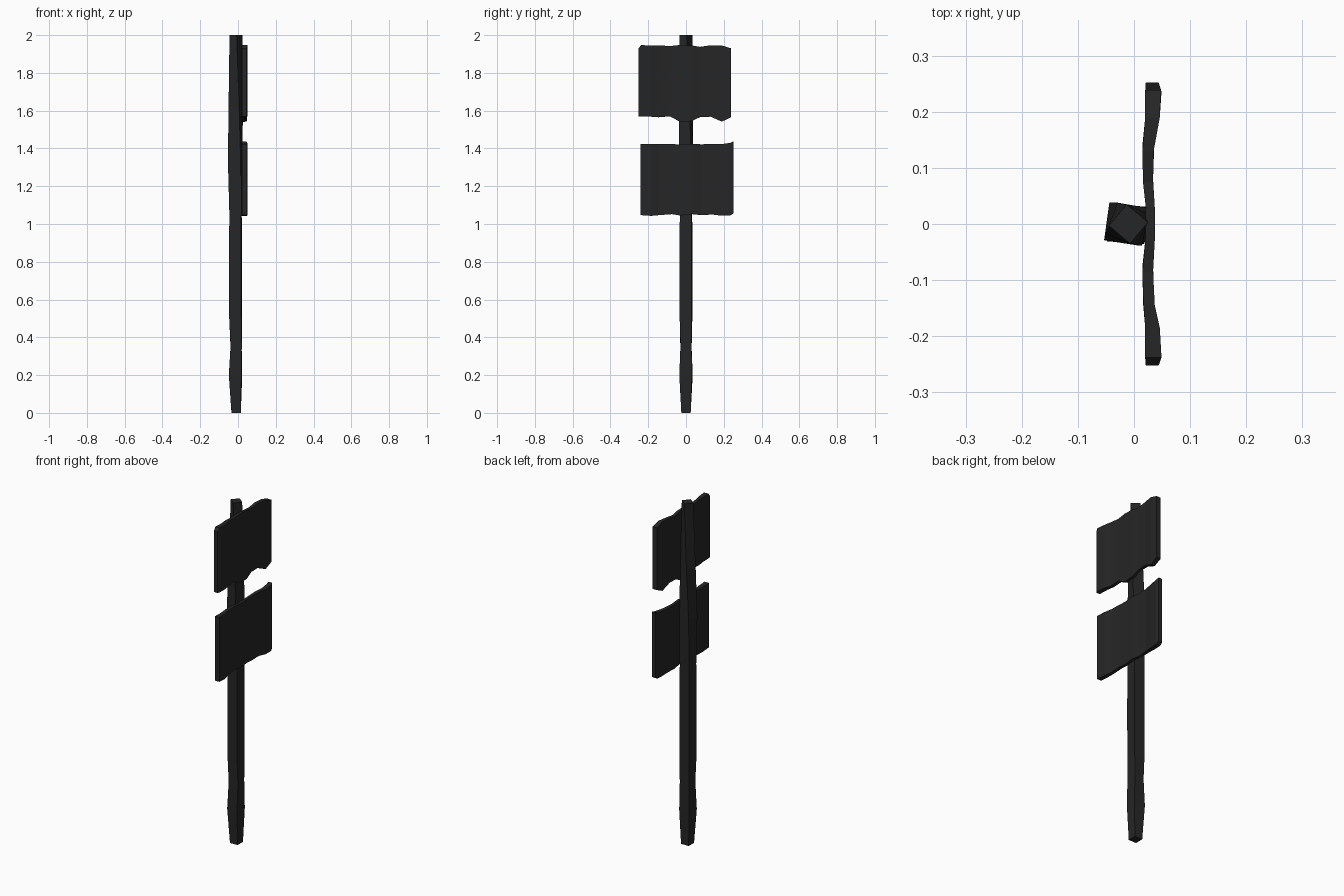
import bpy, bmesh, math

mat = bpy.data.materials.new("charcoal wood")
mat.diffuse_color = (0.019, 0.019, 0.019, 1)


def loft(name, rings):
    """Join equal four-cornered rings into a closed flat-shaded solid."""
    bm = bmesh.new()
    loops = [[bm.verts.new(p) for p in ring] for ring in rings]
    for a, b in zip(loops, loops[1:]):
        for i in range(4):
            j = (i + 1) % 4
            bm.faces.new((a[i], a[j], b[j], b[i]))
    bm.faces.new(loops[0])
    bm.faces.new(loops[-1])
    bmesh.ops.recalc_face_normals(bm, faces=bm.faces)
    me = bpy.data.meshes.new(name)
    bm.to_mesh(me)
    bm.free()
    me.materials.append(mat)
    ob = bpy.data.objects.new(name, me)
    bpy.context.collection.objects.link(ob)
    return ob


# Rough square post: height, centre x, half diagonal, corner angle
post = [(0, -0.01, 0.035, 45), (0.2, -0.013, 0.047, 41), (0.36, -0.01, 0.042, 46),
        (0.5, -0.013, 0.045, 42), (0.8, -0.013, 0.046, 40), (1.05, -0.013, 0.044, 42),
        (1.33, -0.015, 0.048, 37), (1.62, -0.012, 0.042, 25), (2.0, -0.01, 0.035, 5)]
loft("post", [[(cx + r * math.cos(math.radians(a + 90 * k)),
                r * math.sin(math.radians(a + 90 * k)), z) for k in range(4)]
              for z, cx, r, a in post])


# Warped boards: y, back x, front x, bottom z, top z
def board(name, cols):
    loft(name, [[(xb, y, z0), (xf, y, z0), (xf, y, z1), (xb, y, z1)]
                for y, xb, xf, z0, z1 in cols])


board("upper_board", [
    (-0.252, 0.021, 0.044, 1.570, 1.928), (-0.238, 0.020, 0.049, 1.570, 1.947),
    (-0.185, 0.020, 0.046, 1.568, 1.945), (-0.145, 0.017, 0.037, 1.565, 1.946),
    (-0.085, 0.015, 0.034, 1.570, 1.942), (-0.03, 0.020, 0.037, 1.540, 1.948),
    (0.03, 0.021, 0.037, 1.545, 1.945), (0.075, 0.016, 0.034, 1.566, 1.938),
    (0.13, 0.015, 0.035, 1.568, 1.946), (0.19, 0.020, 0.046, 1.542, 1.945),
    (0.239, 0.020, 0.048, 1.565, 1.930)])

board("lower_board", [
    (-0.241, 0.020, 0.048, 1.047, 1.424), (-0.185, 0.020, 0.046, 1.043, 1.423),
    (-0.14, 0.016, 0.036, 1.047, 1.424), (-0.075, 0.015, 0.034, 1.052, 1.424),
    (-0.03, 0.020, 0.036, 1.045, 1.420), (0.03, 0.021, 0.037, 1.052, 1.424),
    (0.08, 0.016, 0.034, 1.047, 1.422), (0.14, 0.015, 0.036, 1.050, 1.423),
    (0.19, 0.020, 0.046, 1.044, 1.423), (0.236, 0.020, 0.049, 1.046, 1.430),
    (0.252, 0.021, 0.044, 1.057, 1.438)])
